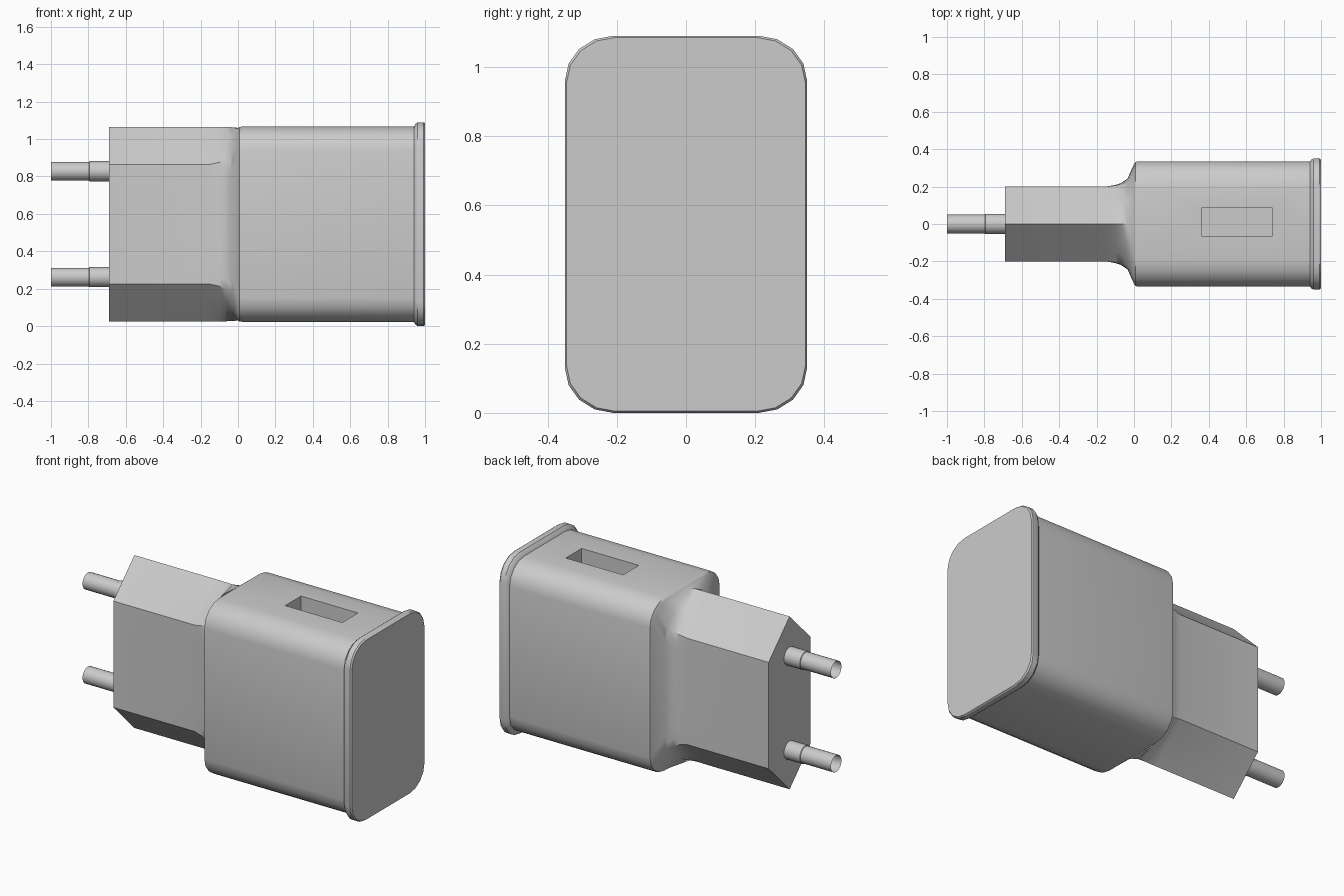
import bpy, bmesh, math

if "Cube" in bpy.data.objects:
    bpy.data.objects.remove(bpy.data.objects["Cube"])

CZ = 0.545  # height of the long axis


def full_ring(quarter):
    """Mirror a quarter outline (side -> top ridge) into a closed 22-point loop."""
    q, top = quarter[:-1], quarter[-1]
    upper = q + [top] + [(-y, z) for y, z in reversed(q)]
    lower = [(-y, -z) for y, z in q] + [(0, -top[1])] + [(y, -z) for y, z in reversed(q)]
    return upper + lower


def rounded(hy, hz, ry=0.14, rz=0.13):
    arc = []
    for k in range(5):
        a = math.radians(22.5 * k)
        arc.append((hy - ry + ry * math.cos(a), hz - rz + rz * math.sin(a)))
    return full_ring(arc + [(0, hz)])


def hexagon(hy, hz, shoulder):
    def slope(f):
        return (hy * (1 - f), shoulder + (hz - shoulder) * f)
    return full_ring([(hy, shoulder - 0.09), (hy, shoulder - 0.045), (hy, shoulder),
                      slope(0.3), slope(0.6), (0, hz)])


def mix(a, b, t):
    return [(p[0] + (q[0] - p[0]) * t, p[1] + (q[1] - p[1]) * t) for p, q in zip(a, b)]


def loft(name, rings, cap=True):
    bm = bmesh.new()
    loops = [[bm.verts.new((x, y, z + CZ)) for y, z in r] for x, r in rings]
    for a, b in zip(loops, loops[1:]):
        n = len(a)
        for i in range(n):
            bm.faces.new((a[i], a[(i + 1) % n], b[(i + 1) % n], b[i]))
    if cap:
        bm.faces.new(loops[0])
        bm.faces.new(loops[-1])
    bmesh.ops.recalc_face_normals(bm, faces=bm.faces)
    me = bpy.data.meshes.new(name)
    bm.to_mesh(me)
    bm.free()
    ob = bpy.data.objects.new(name, me)
    bpy.context.collection.objects.link(ob)
    return ob


def smooth(ob):
    bpy.ops.object.select_all(action='DESELECT')
    ob.select_set(True)
    bpy.context.view_layer.objects.active = ob
    bpy.ops.object.shade_smooth_by_angle(angle=math.radians(32))


# Housing: hexagonal plug, flared neck, rounded body and end flange
hexa = hexagon(0.2, 0.52, 0.32)
lip = rounded(0.325, 0.515)
body = rounded(0.335, 0.522)
flange = rounded(0.35, 0.545)
rings = [(x, mix(hexa, lip, t)) for x, t in
         [(-0.69, 0), (-0.15, 0), (-0.10, 0.07), (-0.07, 0.15), (-0.035, 0.34), (0.0, 0.96)]]
rings += [(0.008, mix(lip, body, 0.7)), (0.025, body), (0.94, body),
          (0.948, mix(body, flange, 0.6)), (0.96, flange), (0.992, flange),
          (1.0, rounded(0.345, 0.54))]
housing = loft("housing", rings)

# Socket opening in the top
bpy.ops.mesh.primitive_cube_add(size=1, location=(0.55, 0.01, 1.0))
cutter = bpy.context.object
cutter.name = "socket_cutter"
cutter.scale = (0.38, 0.15, 0.6)
cutter.hide_render = True
mod = housing.modifiers.new("socket", 'BOOLEAN')
mod.operation = 'DIFFERENCE'
mod.solver = 'EXACT'
mod.object = cutter
bpy.ops.object.select_all(action='DESELECT')
housing.select_set(True)
bpy.context.view_layer.objects.active = housing
bpy.ops.object.modifier_apply(modifier="socket")
bpy.data.objects.remove(cutter)
smooth(housing)

# Contact pins: open tubes with a slightly thicker sleeve at the base
for label, side in (("upper", 1), ("lower", -1)):
    def circle(r):
        return [(r * math.cos(a), r * math.sin(a) + side * 0.283)
                for a in (math.tau * i / 24 for i in range(24))]
    pin = loft(label + "_pin", [(-1.0, circle(0.05)), (-0.797, circle(0.05)),
                                (-0.795, circle(0.054)), (-0.69, circle(0.054))], cap=False)
    smooth(pin)
